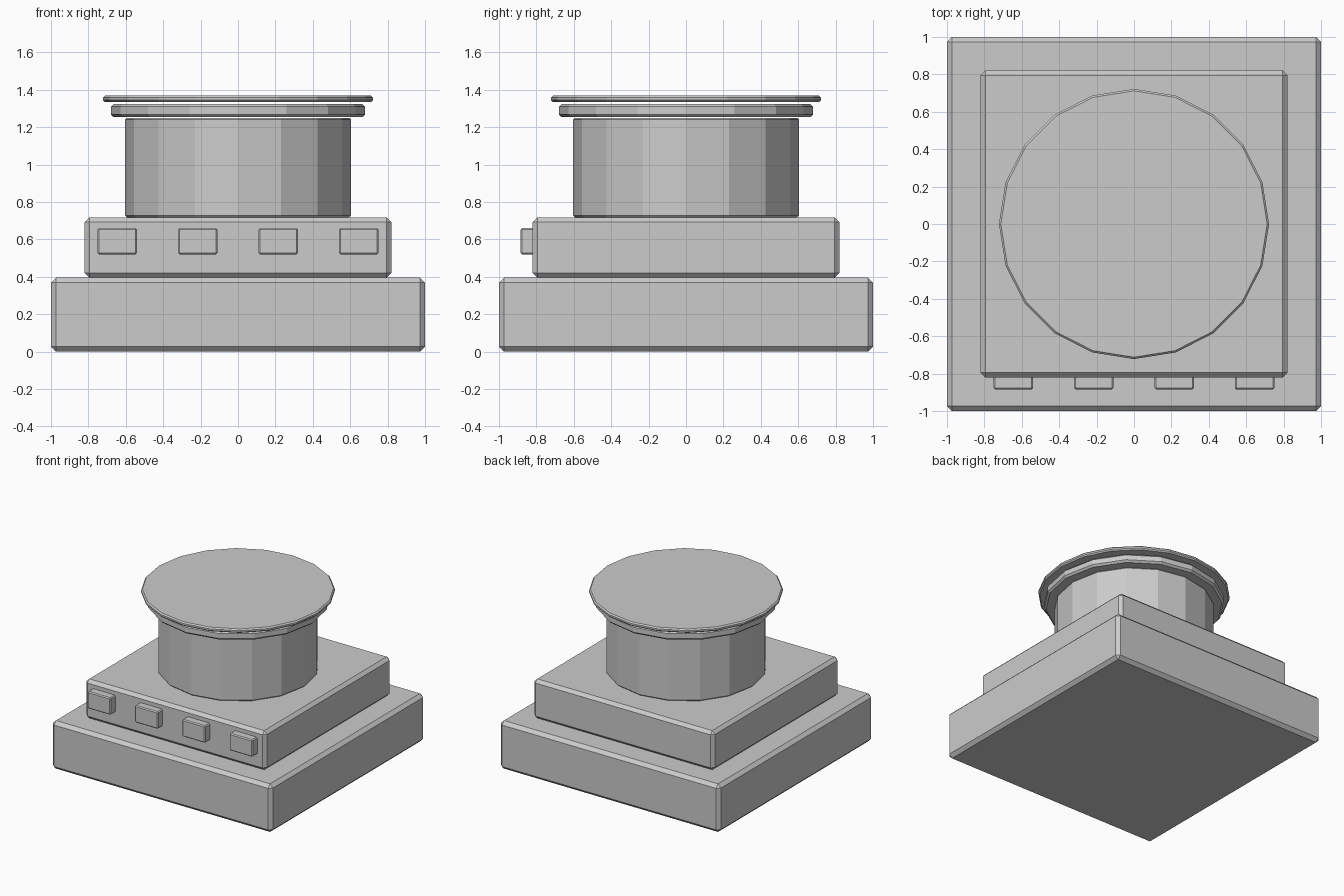
import bpy

if "Cube" in bpy.data.objects:
    bpy.data.objects.remove(bpy.data.objects["Cube"])


def chamfer(obj, name, width):
    obj.name = name
    mod = obj.modifiers.new("chamfer", 'BEVEL')
    mod.width = width
    mod.segments = 1
    mod.limit_method = 'ANGLE'
    return obj


def box(name, x, y, z, bevel):
    # x, y, z are (min, max) ranges
    centre = [(a + b) / 2 for a, b in (x, y, z)]
    bpy.ops.mesh.primitive_cube_add(size=1, location=centre)
    obj = bpy.context.object
    obj.scale = [b - a for a, b in (x, y, z)]
    bpy.ops.object.transform_apply(location=False, rotation=False, scale=True)
    return chamfer(obj, name, bevel)


def disc(name, radius, z0, z1, sides, bevel):
    bpy.ops.mesh.primitive_cylinder_add(
        vertices=sides, radius=radius, depth=z1 - z0, location=(0, 0, (z0 + z1) / 2))
    return chamfer(bpy.context.object, name, bevel)


# Stepped square base
box("base", (-1, 1), (-1, 1), (0, 0.395), 0.027)
box("control_housing", (-0.82, 0.82), (-0.82, 0.82), (0.395, 0.717), 0.025)

# Row of front buttons
for i in range(4):
    cx = -0.645 + 0.43 * i
    box(f"button_{i + 1}", (cx - 0.105, cx + 0.105), (-0.885, -0.78), (0.52, 0.66), 0.008)

# Round drum, collar and top plate
disc("drum", 0.603, 0.717, 1.25, 16, 0.01)
disc("collar", 0.68, 1.253, 1.324, 16, 0.015)
disc("top_plate", 0.722, 1.335, 1.368, 20, 0.01)
